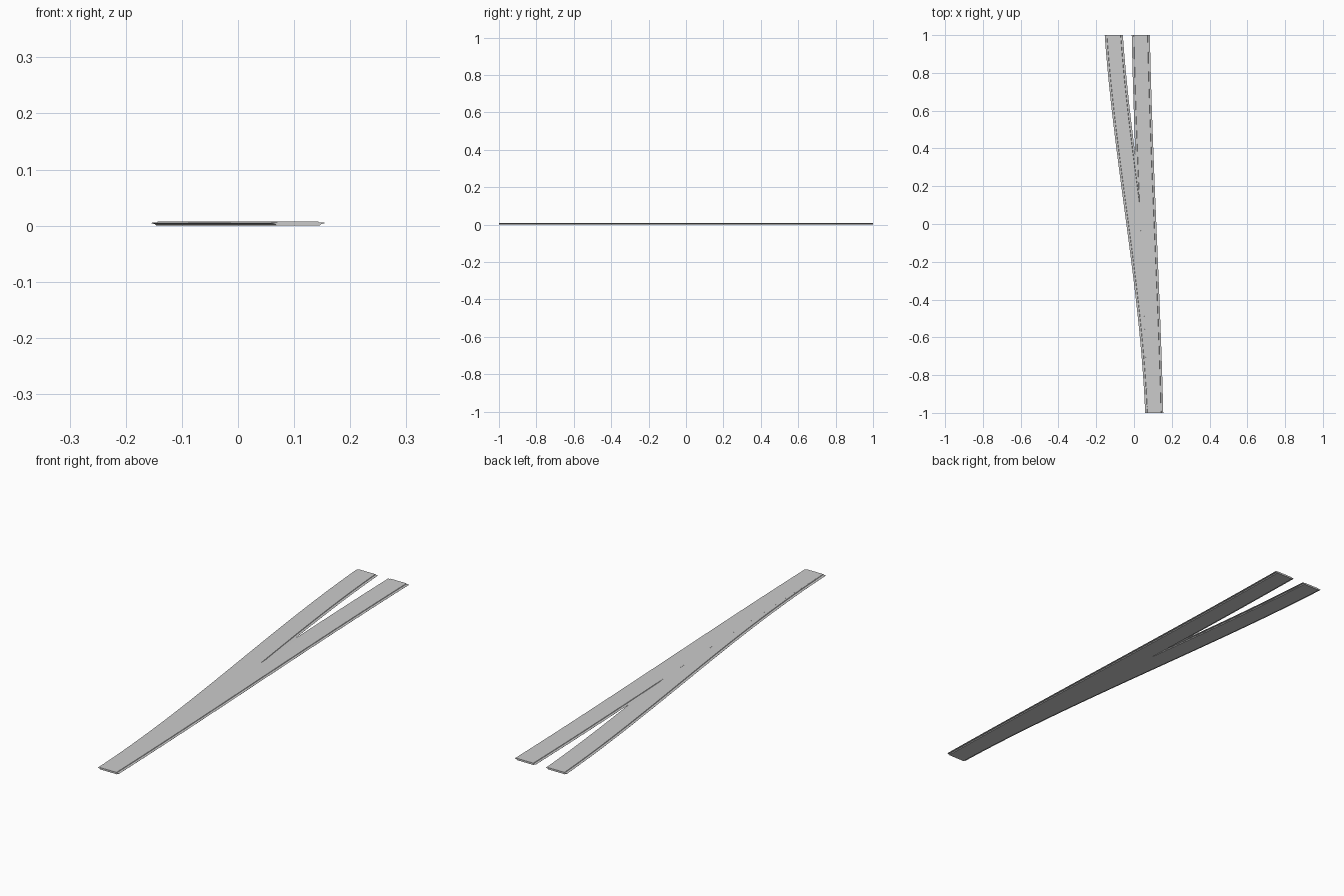
import bpy, bmesh

if "Cube" in bpy.data.objects:
    bpy.data.objects.remove(bpy.data.objects["Cube"])

SEGMENTS = 48

# half cross-section (x, z): raised roadway, step down, thin side wing, tapered base
HALF = [(0.036, 0.0075), (0.0375, 0.0056), (0.048, 0.0052),
        (0.047, 0.0040), (0.041, 0.0030), (0.038, 0.0)]
PROFILE = HALF + [(-x, z) for x, z in reversed(HALF)]


def hermite(t, a, b, ma, mb):
    """Centre line x for t in 0..1, with end slopes in x per y (length 2)."""
    return (a * (2*t**3 - 3*t**2 + 1) + b * (3*t**2 - 2*t**3)
            + 2 * ma * (t**3 - 2*t**2 + t) + 2 * mb * (t**3 - t**2))


def road(name, a, b, ma, mb, drop=0.0):
    bm = bmesh.new()
    rings = []
    for i in range(SEGMENTS + 1):
        t = i / SEGMENTS
        cx = hermite(t, a, b, ma, mb)
        rings.append([bm.verts.new((cx + x, -1 + 2*t, max(z - drop, 0)))
                      for x, z in PROFILE])
    n = len(PROFILE)
    for r0, r1 in zip(rings, rings[1:]):
        for j in range(n):
            k = (j + 1) % n
            bm.faces.new((r0[j], r0[k], r1[k], r1[j]))
    bm.faces.new(rings[0])
    bm.faces.new(rings[-1])
    bmesh.ops.recalc_face_normals(bm, faces=bm.faces)
    mesh = bpy.data.meshes.new(name)
    bm.to_mesh(mesh)
    bm.free()
    obj = bpy.data.objects.new(name, mesh)
    bpy.context.collection.objects.link(obj)
    bpy.context.view_layer.objects.active = obj
    obj.select_set(True)
    bpy.ops.object.shade_smooth_by_angle(angle=0.35)
    obj.select_set(False)


# two lanes share the front end and fork towards the back
road("main_road", 0.107, 0.036, -0.025, -0.02)
road("branch_road", 0.107, -0.107, -0.04, -0.07, drop=0.00005)
